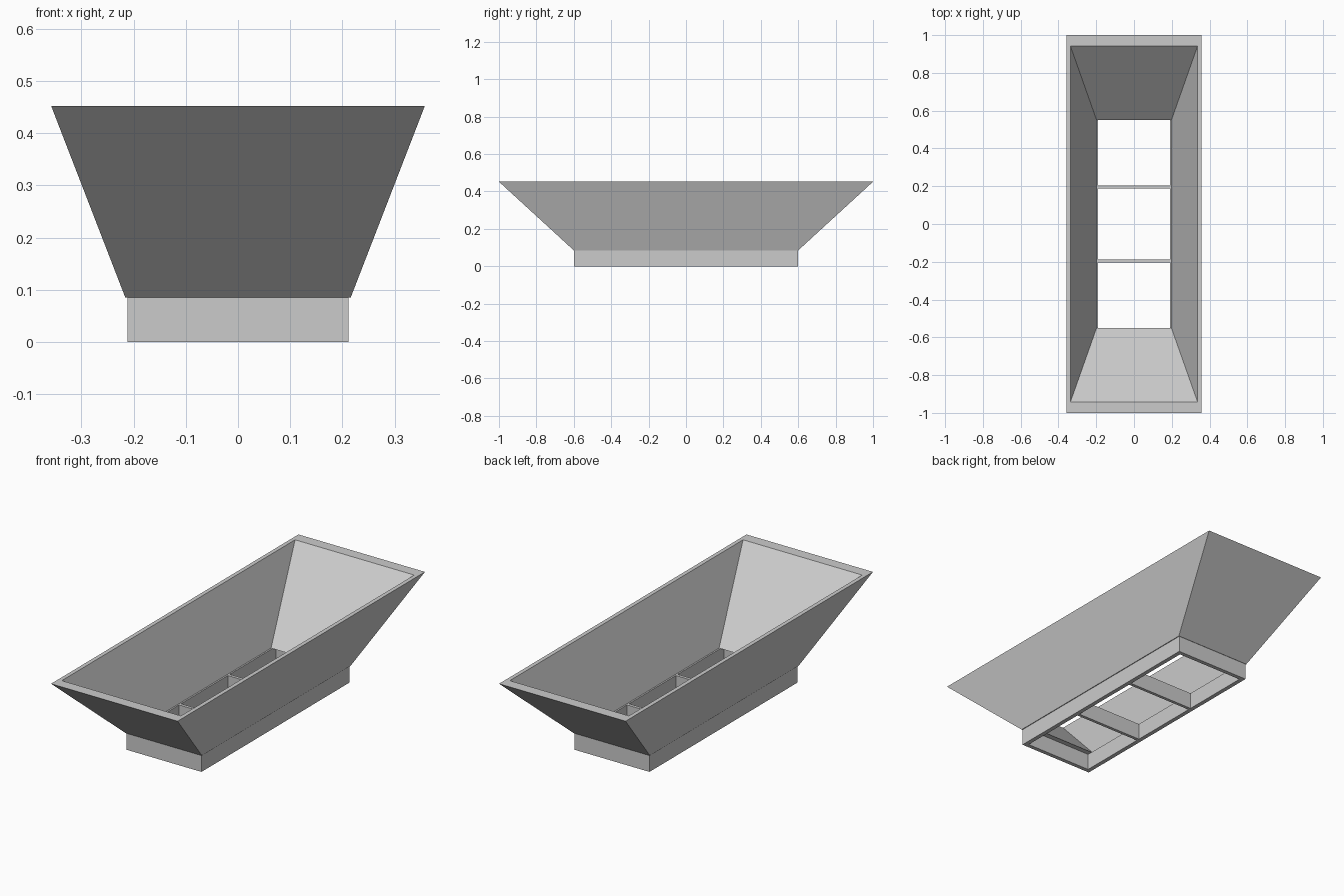
import bpy
import bmesh

cube = bpy.data.objects.get("Cube")
if cube:
    bpy.data.objects.remove(cube, do_unlink=True)

grey = bpy.data.materials.new("plain_grey")
grey.use_nodes = True
colour = (0.6, 0.6, 0.6, 1)
grey.diffuse_color = colour
grey.node_tree.nodes["Principled BSDF"].inputs["Base Color"].default_value = colour


def add_object(name, bm):
    bmesh.ops.recalc_face_normals(bm, faces=bm.faces)
    mesh = bpy.data.meshes.new(name)
    bm.to_mesh(mesh)
    bm.free()
    mesh.materials.append(grey)
    obj = bpy.data.objects.new(name, mesh)
    bpy.context.collection.objects.link(obj)
    return obj


def rectangle(bm, half_x, half_y, z):
    corners = ((-1, -1), (1, -1), (1, 1), (-1, 1))
    return [bm.verts.new((sx * half_x, sy * half_y, z)) for sx, sy in corners]


def open_frame(name, loops):
    """Closed wall made by joining four rectangles in a ring."""
    bm = bmesh.new()
    rings = [rectangle(bm, *loop) for loop in loops]
    for a, b in zip(rings, rings[1:] + rings[:1]):
        for i in range(4):
            j = (i + 1) % 4
            bm.faces.new((a[i], a[j], b[j], b[i]))
    return add_object(name, bm)


TOP, NECK = 0.452, 0.085

# Flared tray, open at top and bottom
open_frame("flared_hopper", [
    (0.216, 0.6, NECK), (0.358, 1.0, TOP),
    (0.337, 0.943, TOP), (0.198, 0.55, NECK)])

# Straight collar beneath the tray
open_frame("base_collar", [
    (0.212, 0.598, 0), (0.212, 0.598, NECK),
    (0.19, 0.577, NECK), (0.19, 0.577, 0)])

# Two thin cross plates inside the collar
for name, y in (("front_divider", -0.197), ("back_divider", 0.197)):
    bm = bmesh.new()
    bmesh.ops.create_cube(bm, size=1)
    bmesh.ops.scale(bm, vec=(0.38, 0.016, NECK), verts=bm.verts)
    bmesh.ops.translate(bm, vec=(0, y, NECK / 2), verts=bm.verts)
    add_object(name, bm)
